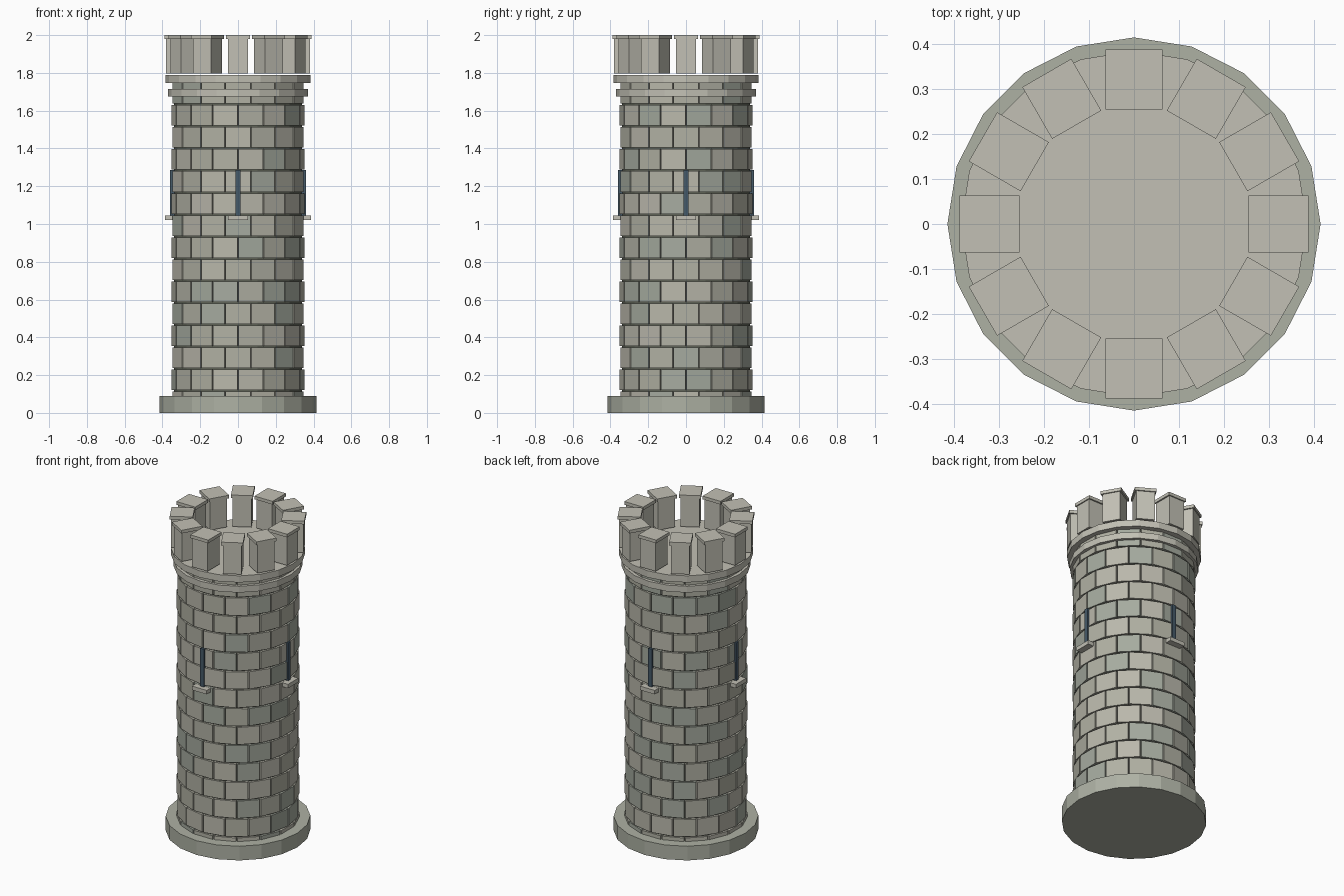
import bpy, bmesh, math, random
from mathutils import Matrix

if "Cube" in bpy.data.objects:
    bpy.data.objects.remove(bpy.data.objects["Cube"])

random.seed(4)


def material(name, rgb):
    m = bpy.data.materials.new(name)
    m.diffuse_color = (*rgb, 1)
    m.use_nodes = True
    m.node_tree.nodes["Principled BSDF"].inputs["Base Color"].default_value = m.diffuse_color
    return m


def finish(name, bm, mat):
    me = bpy.data.meshes.new(name)
    bm.to_mesh(me)
    bm.free()
    me.materials.append(mat)
    ob = bpy.data.objects.new(name, me)
    bpy.context.collection.objects.link(ob)
    return ob


def disc(name, r, z0, z1, mat, sides=20):
    # low-poly drum with a corner on the y axis
    bm = bmesh.new()
    place = Matrix.Translation((0, 0, (z0 + z1) / 2)) @ Matrix.Rotation(math.pi / 2, 4, 'Z')
    bmesh.ops.create_cone(bm, cap_ends=True, segments=sides, radius1=r, radius2=r,
                          depth=z1 - z0, matrix=place)
    return finish(name, bm, mat)


def radial_box(bm, angle, r0, r1, half_w, z0, z1):
    # box reaching from radius r0 to r1 in the given direction
    place = (Matrix.Rotation(angle, 4, 'Z')
             @ Matrix.Translation(((r0 + r1) / 2, 0, (z0 + z1) / 2))
             @ Matrix.Diagonal((r1 - r0, 2 * half_w, z1 - z0, 1)))
    bmesh.ops.create_cube(bm, size=1, matrix=place)


def ring(name, count, mat, *box):
    bm = bmesh.new()
    for i in range(count):
        radial_box(bm, 2 * math.pi * i / count, *box)
    return finish(name, bm, mat)


trim = material("trim_stone", (0.54, 0.53, 0.46))
foot = material("foot_stone", (0.42, 0.44, 0.37))
mortar = material("mortar", (0.12, 0.13, 0.10))
glass = material("slit_dark", (0.06, 0.10, 0.14))
tones = [material("brick_light", (0.49, 0.48, 0.41)),
         material("brick_mid", (0.44, 0.44, 0.37)),
         material("brick_green", (0.38, 0.41, 0.35))]

# foot and mortar core
disc("foot", 0.415, 0, 0.09, foot)
disc("mortar_core", 0.338, 0.002, 1.75, mortar)

# staggered brick courses, one object per stone tone
ROWS, PER_ROW = 15, 16
PITCH = 1.75 / ROWS
batches = [bmesh.new() for _ in tones]
for row in range(ROWS):
    shift = 0.5 if row % 2 else 0.0
    for i in range(PER_ROW):
        a = 2 * math.pi * (i + shift) / PER_ROW
        radial_box(random.choice(batches), a, 0.325, 0.347, 0.065,
                   row * PITCH + 0.004, (row + 1) * PITCH - 0.004)
for bm, mat in zip(batches, tones):
    finish(mat.name + "s", bm, mat)

# string course and parapet floor
disc("string_course", 0.37, 1.675, 1.715, trim)
disc("parapet_floor", 0.385, 1.746, 1.788, trim)

# battlements with cap stones
ring("merlons", 12, trim, 0.262, 0.381, 0.054, 1.797, 1.982)
ring("merlon_caps", 12, trim, 0.255, 0.388, 0.063, 1.98, 2.0)

# arrow slits and sills on four sides
ring("arrow_slits", 4, glass, 0.325, 0.36, 0.0125, 1.045, 1.285)
ring("slit_sills", 4, trim, 0.325, 0.387, 0.052, 1.02, 1.045)
